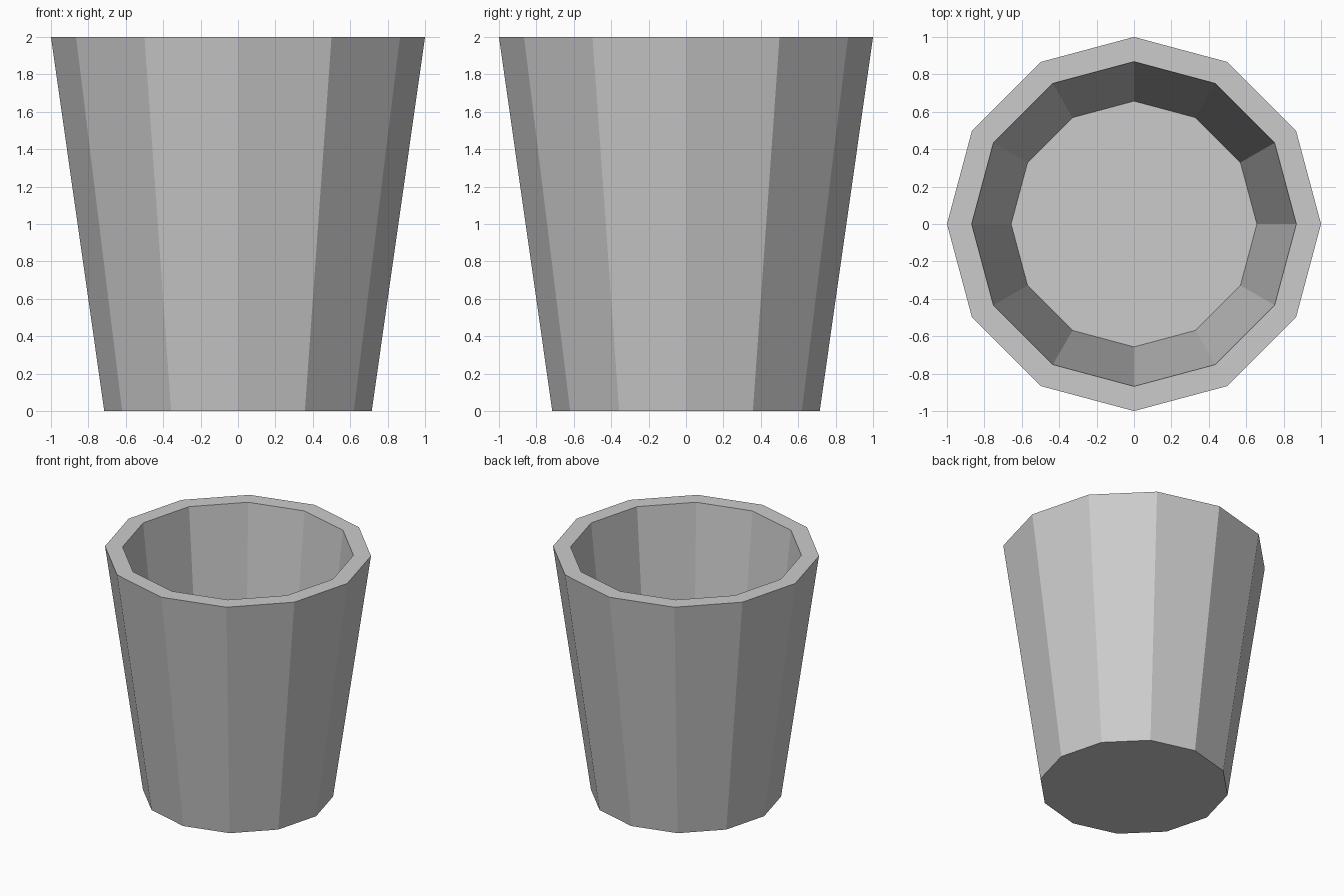
import bpy, bmesh
from math import cos, sin, tau

if "Cube" in bpy.data.objects:
    bpy.data.objects.remove(bpy.data.objects["Cube"])

SIDES = 12

# Profile (radius, height): outer base, outer rim, inner rim, inner floor
PROFILE = [(0.715, 0.0), (1.0, 2.0), (0.868, 2.0), (0.657, 0.06)]

bm = bmesh.new()
rings = [[bm.verts.new((r * cos(tau * i / SIDES), r * sin(tau * i / SIDES), z))
          for i in range(SIDES)] for r, z in PROFILE]

# Outer wall, rim and inner wall
for a, b in zip(rings, rings[1:]):
    for i in range(SIDES):
        j = (i + 1) % SIDES
        bm.faces.new((a[i], a[j], b[j], b[i]))

# Underside and inner floor
bm.faces.new(rings[0][::-1])
bm.faces.new(rings[-1])
bmesh.ops.recalc_face_normals(bm, faces=bm.faces)

mesh = bpy.data.meshes.new("cup")
bm.to_mesh(mesh)
bm.free()
bpy.context.collection.objects.link(bpy.data.objects.new("cup", mesh))
